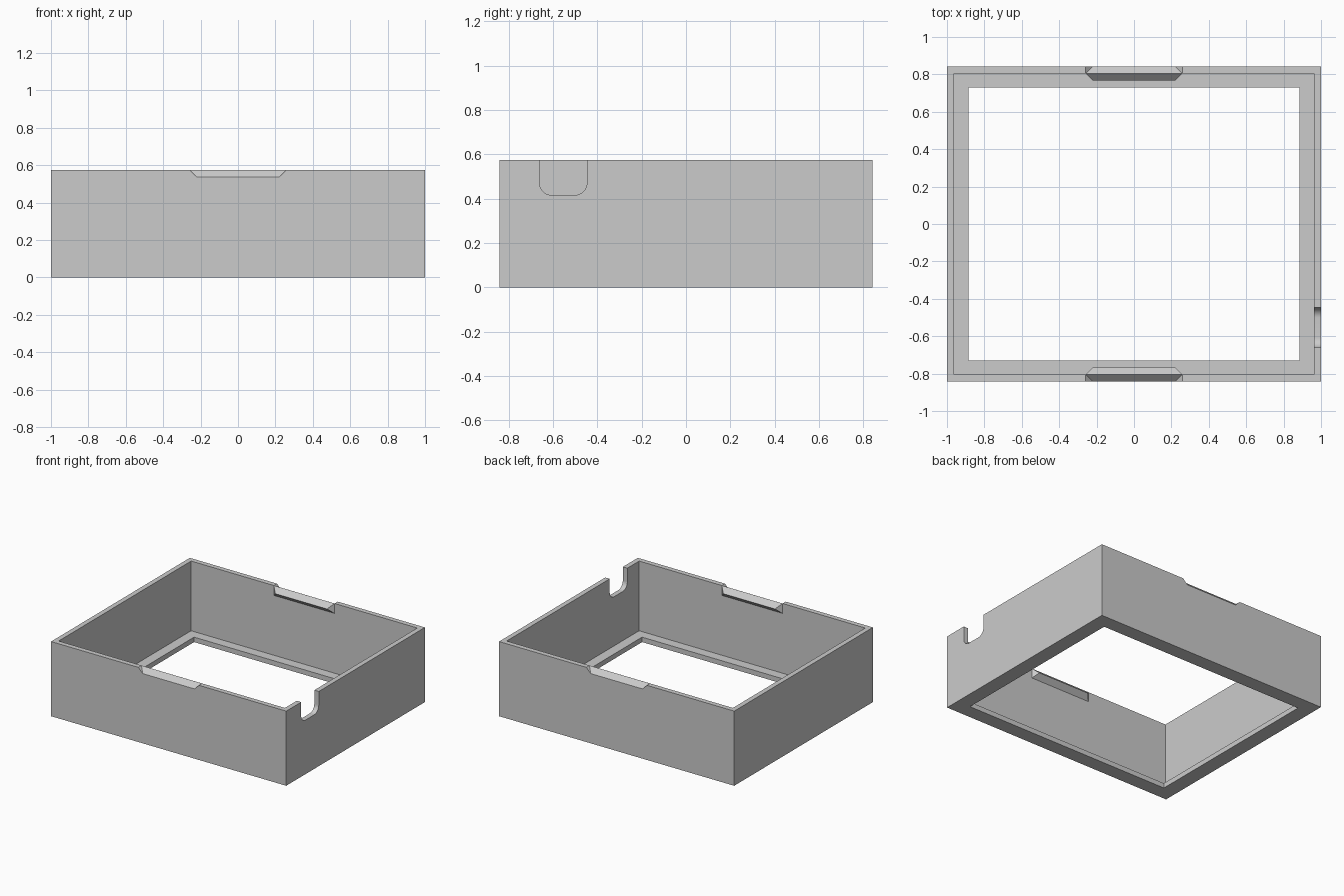
import bpy
import bmesh
import math

old = bpy.data.objects.get("Cube")
if old:
    bpy.data.objects.remove(old, do_unlink=True)

# Main dimensions
OUT_X, OUT_Y, TOP = 1.0, 0.8425, 0.574
WALL = 0.038
IN_X, IN_Y = OUT_X - WALL, OUT_Y - WALL
OPEN_X, OPEN_Y = 0.885, 0.73
CLIP_X = 0.258

grey = bpy.data.materials.new("light grey plastic")
grey.use_nodes = True
colour = (0.6, 0.6, 0.6, 1)
grey.diffuse_color = colour
grey.node_tree.nodes["Principled BSDF"].inputs["Base Color"].default_value = colour


def finish(bm, name):
    bmesh.ops.recalc_face_normals(bm, faces=bm.faces)
    mesh = bpy.data.meshes.new(name)
    bm.to_mesh(mesh)
    bm.free()
    mesh.materials.append(grey)
    obj = bpy.data.objects.new(name, mesh)
    bpy.context.collection.objects.link(obj)
    return obj


def block(name, hx, hy, z0, z1):
    bm = bmesh.new()
    bmesh.ops.create_cube(bm, size=1)
    for v in bm.verts:
        v.co = (v.co.x * 2 * hx, v.co.y * 2 * hy, z0 if v.co.z < 0 else z1)
    return finish(bm, name)


def wedge(name, points):
    """Convex solid spanning the points and their mirror images in x."""
    bm = bmesh.new()
    for x, y, z in points:
        for side in (-1, 1):
            bm.verts.new((side * x, y, z))
    bmesh.ops.convex_hull(bm, input=bm.verts)
    bmesh.ops.dissolve_limit(bm, angle_limit=0.01, verts=bm.verts, edges=bm.edges)
    return finish(bm, name)


def cable_cutter(y0, y1, z0, radius):
    """U-shaped outline with rounded lower corners, extruded through the wall."""
    outline = [(y1, TOP + 0.1), (y0, TOP + 0.1)]
    for cy, start in ((y0 + radius, math.pi), (y1 - radius, 1.5 * math.pi)):
        for i in range(13):
            a = start + i / 12 * math.pi / 2
            outline.append((cy + radius * math.cos(a), z0 + radius + radius * math.sin(a)))
    bm = bmesh.new()
    face = bm.faces.new([bm.verts.new((IN_X - 0.05, y, z)) for y, z in outline])
    ext = bmesh.ops.extrude_face_region(bm, geom=[face])
    moved = [g for g in ext["geom"] if isinstance(g, bmesh.types.BMVert)]
    bmesh.ops.translate(bm, vec=(0.2, 0, 0), verts=moved)
    return finish(bm, "cable_cutter")


def cut(target, cutter):
    mod = target.modifiers.new("cut", "BOOLEAN")
    mod.operation = "DIFFERENCE"
    mod.solver = "EXACT"
    mod.object = cutter
    bpy.context.view_layer.objects.active = target
    bpy.ops.object.modifier_apply(modifier=mod.name)
    bpy.data.objects.remove(cutter, do_unlink=True)


# Open frame: tall walls with a thin inward lip at the bottom
frame = block("frame", OUT_X, OUT_Y, 0, TOP)
cut(frame, block("cavity_cutter", IN_X, IN_Y, WALL, TOP + 0.1))
cut(frame, block("opening_cutter", OPEN_X, OPEN_Y, -0.1, 0.1))

# Rounded cable notch in the left wall
cut(frame, cable_cutter(-0.661, -0.447, 0.416, 0.055))

# Snap clips: bevelled recess outside, matching ridge inside, front and back
E = 0.02
for s, place in ((-1, "front"), (1, "back")):
    low_x = CLIP_X - WALL
    outer, inner = s * (OUT_Y + E), s * (IN_Y - E + 0.0005)
    cut(frame, wedge("recess_cutter", [
        (low_x - E, outer, TOP - WALL - E),
        (CLIP_X + E, outer, TOP + E),
        (CLIP_X + E, inner, TOP + E)]))
    wedge(place + "_clip_ridge", [
        (CLIP_X, s * IN_Y, TOP),
        (low_x, s * (IN_Y - WALL), TOP - WALL),
        (CLIP_X, s * IN_Y, TOP - 2 * WALL)])

# Smooth only the rounded notch corners
bpy.ops.object.select_all(action="DESELECT")
frame.select_set(True)
bpy.context.view_layer.objects.active = frame
bpy.ops.object.shade_smooth_by_angle(angle=math.radians(30))
